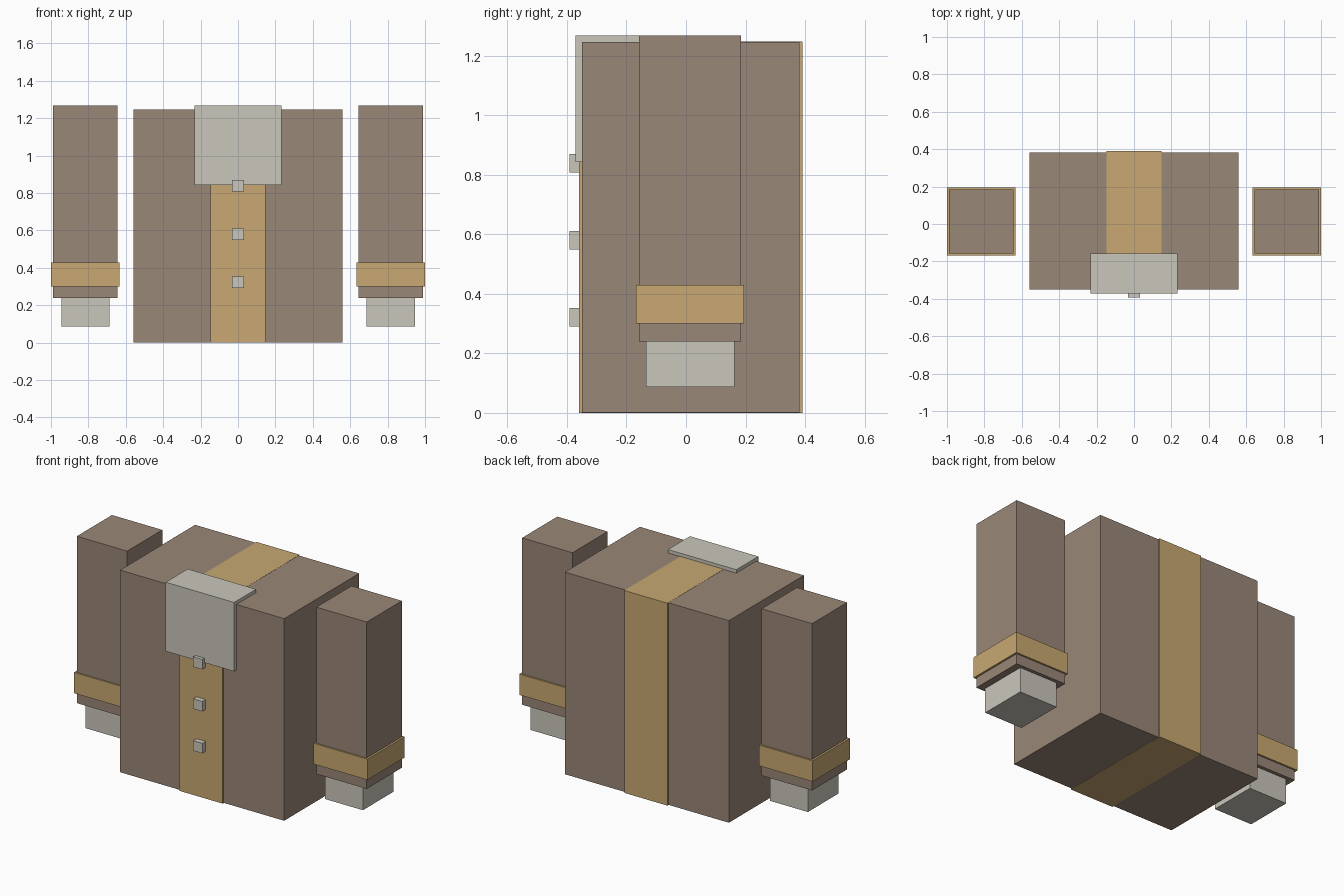
import bpy

if "Cube" in bpy.data.objects:
    bpy.data.objects.remove(bpy.data.objects["Cube"])


def material(name, color):
    m = bpy.data.materials.new(name)
    m.diffuse_color = (*color, 1)
    m.use_nodes = True
    m.node_tree.nodes["Principled BSDF"].inputs["Base Color"].default_value = m.diffuse_color
    return m


brown = material("brown_cloth", (0.323, 0.242, 0.188))
tan = material("tan_trim", (0.578, 0.397, 0.168))
grey = material("pale_grey", (0.584, 0.565, 0.497))


def box(name, lo, hi, mat):
    """Axis-aligned box between two corners."""
    bpy.ops.mesh.primitive_cube_add(size=1)
    ob = bpy.context.object
    ob.name = name
    size = [b - a for a, b in zip(lo, hi)]
    mid = [(a + b) / 2 for a, b in zip(lo, hi)]
    for v in ob.data.vertices:
        v.co = [c * s + m for c, s, m in zip(v.co, size, mid)]
    ob.data.materials.append(mat)
    return ob


# Torso with a trim band wrapped around its middle
box("torso", (-0.559, -0.349, 0.001), (0.559, 0.381, 1.246), brown)
box("centre_band", (-0.147, -0.359, 0), (0.147, 0.391, 1.247), tan)

# Bib folded over the front top edge
box("collar_bib", (-0.233, -0.371, 0.842), (0.233, -0.157, 1.267), grey)

# Buttons down the front
for i, z in enumerate((0.839, 0.580, 0.322)):
    box(f"button_{i + 1}", (-0.031, -0.392, z - 0.031),
        (0.031, -0.33, z + 0.031), grey)

# Sleeves, cuffs and hands on both sides
for side, s in (("left", -1), ("right", 1)):
    for part, x0, x1, y0, y1, z0, z1, mat in (
            ("sleeve", 0.645, 0.988, -0.158, 0.184, 0.239, 1.267, brown),
            ("cuff", 0.633, 1.0, -0.168, 0.195, 0.301, 0.429, tan),
            ("hand", 0.687, 0.945, -0.134, 0.163, 0.087, 0.26, grey)):
        xa, xb = sorted((s * x0, s * x1))
        box(f"{side}_{part}", (xa, y0, z0), (xb, y1, z1), mat)
